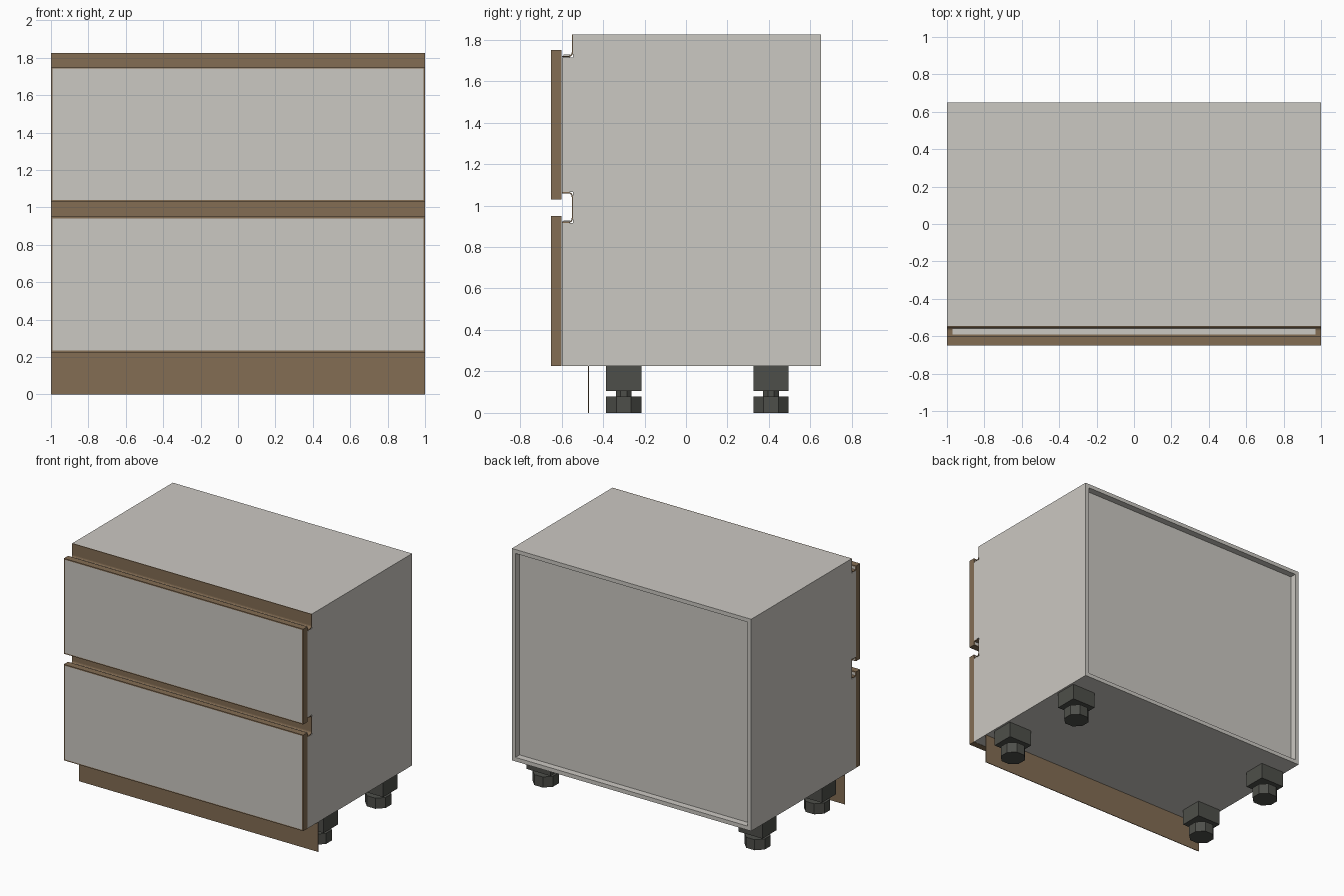
import bpy, bmesh, math
from mathutils import Matrix

if "Cube" in bpy.data.objects:
    bpy.data.objects.remove(bpy.data.objects["Cube"])


def material(name, rgb):
    m = bpy.data.materials.new(name)
    m.diffuse_color = (*rgb, 1)
    m.use_nodes = True
    m.node_tree.nodes["Principled BSDF"].inputs["Base Color"].default_value = m.diffuse_color
    return m


GREY = material("light_grey_board", (0.60, 0.58, 0.54))
BROWN = material("bronze_brown", (0.228, 0.153, 0.088))
DARK = material("dark_plastic", (0.076, 0.078, 0.068))


def finish(name, bm, *mats):
    bmesh.ops.recalc_face_normals(bm, faces=bm.faces)
    me = bpy.data.meshes.new(name)
    bm.to_mesh(me)
    bm.free()
    for m in mats:
        me.materials.append(m)
    ob = bpy.data.objects.new(name, me)
    bpy.context.collection.objects.link(ob)
    return ob


def add_box(bm, x, y, z):
    size = Matrix.Diagonal((x[1] - x[0], y[1] - y[0], z[1] - z[0], 1))
    mid = Matrix.Translation([(a + b) / 2 for a, b in (x, y, z)])
    return bmesh.ops.create_cube(bm, size=1, matrix=mid @ size)


def box(name, x, y, z, mat):
    bm = bmesh.new()
    add_box(bm, x, y, z)
    return finish(name, bm, mat)


# side panels with notches for the grip channels
FRONT, BACK, NOTCH = -0.598, 0.65, -0.545
outline = [(FRONT, 0.225), (BACK, 0.225), (BACK, 1.795), (NOTCH, 1.795),
           (NOTCH, 1.715), (FRONT, 1.715), (FRONT, 1.065), (NOTCH, 1.065),
           (NOTCH, 0.915), (FRONT, 0.915)]
for label, x0 in (("left", -1.0), ("right", 0.97)):
    bm = bmesh.new()
    f = bm.faces.new([bm.verts.new((x0, y, z)) for y, z in outline])
    ext = bmesh.ops.extrude_face_region(bm, geom=[f])
    bmesh.ops.translate(bm, vec=(0.03, 0, 0),
                        verts=[v for v in ext["geom"] if isinstance(v, bmesh.types.BMVert)])
    finish(label + "_side_panel", bm, GREY)

# top, bottom and recessed back boards
box("top_panel", (-1, 1), (NOTCH, BACK), (1.795, 1.825), GREY)
box("bottom_panel", (-0.97, 0.97), (FRONT, BACK), (0.225, 0.255), GREY)
box("back_panel", (-0.97, 0.97), (0.585, 0.60), (0.255, 1.795), GREY)

# front rails behind the drawer fronts
for label, z0, z1 in (("upper", 1.62, 1.728), ("lower", 0.82, 0.928)):
    box(label + "_front_rail", (-0.97, 0.97), (-0.59, -0.56), (z0, z1), GREY)

# drawer fronts: grey faces with brown edging
for label, z0, z1 in (("lower", 0.225, 0.95), ("upper", 1.03, 1.75)):
    bm = bmesh.new()
    add_box(bm, (-1, 1), (-0.65, -0.60), (z0, z1))
    bm.normal_update()
    big = [f for f in bm.faces if abs(f.normal.y) > 0.9]
    bmesh.ops.inset_individual(bm, faces=big, thickness=0.012)
    for f in bm.faces:
        f.material_index = 1
    for f in big:
        f.material_index = 0
    finish(label + "_drawer_front", bm, GREY, BROWN)


# grip channels: thin bent strips with rounded corners
def arc(cy, cz, r, a0, a1, n=5):
    return [(cy + r * math.cos(math.radians(a0 + (a1 - a0) * i / n)),
             cz + r * math.sin(math.radians(a0 + (a1 - a0) * i / n))) for i in range(n + 1)]


def channel(name, path):
    bm = bmesh.new()
    rows = [[bm.verts.new((x, y, z)) for x in (-1, 1)] for y, z in path]
    for a, b in zip(rows, rows[1:]):
        bm.faces.new((a[0], a[1], b[1], b[0]))
    ob = finish(name, bm, BROWN)
    mod = ob.modifiers.new("thickness", "SOLIDIFY")
    mod.thickness = 0.006
    mod.offset = 0
    for p in ob.data.polygons:
        p.use_smooth = False


W = NOTCH - 0.003
channel("top_grip_channel",
        [(FRONT, 1.719)] + arc(W - 0.02, 1.739, 0.02, -90, 0) + [(W, 1.825)])
channel("middle_grip_channel",
        [(FRONT, 0.919)] + arc(W - 0.02, 0.939, 0.02, -90, 0)
        + arc(W - 0.02, 1.042, 0.02, 0, 90) + [(FRONT, 1.062)])

# plinth board
box("plinth", (-1, 1), (-0.472, -0.467), (0, 0.225), BROWN)

# adjustable feet: block, neck and octagonal pad
for sx, side in ((-1, "left"), (1, "right")):
    for y, end in ((-0.30, "front"), (0.41, "back")):
        x = sx * 0.885
        bm = bmesh.new()
        add_box(bm, (x - 0.1, x + 0.1), (y - 0.085, y + 0.085), (0.105, 0.225))
        for width, z0, z1 in ((0.075, 0.08, 0.105), (0.17, 0.0, 0.08)):
            r = width / 2 / math.cos(math.pi / 8)
            bmesh.ops.create_cone(
                bm, cap_ends=True, segments=8, radius1=r, radius2=r, depth=z1 - z0,
                matrix=Matrix.Translation((x, y, (z0 + z1) / 2)) @ Matrix.Rotation(math.pi / 8, 4, "Z"))
        finish(f"{end}_{side}_foot", bm, DARK)
